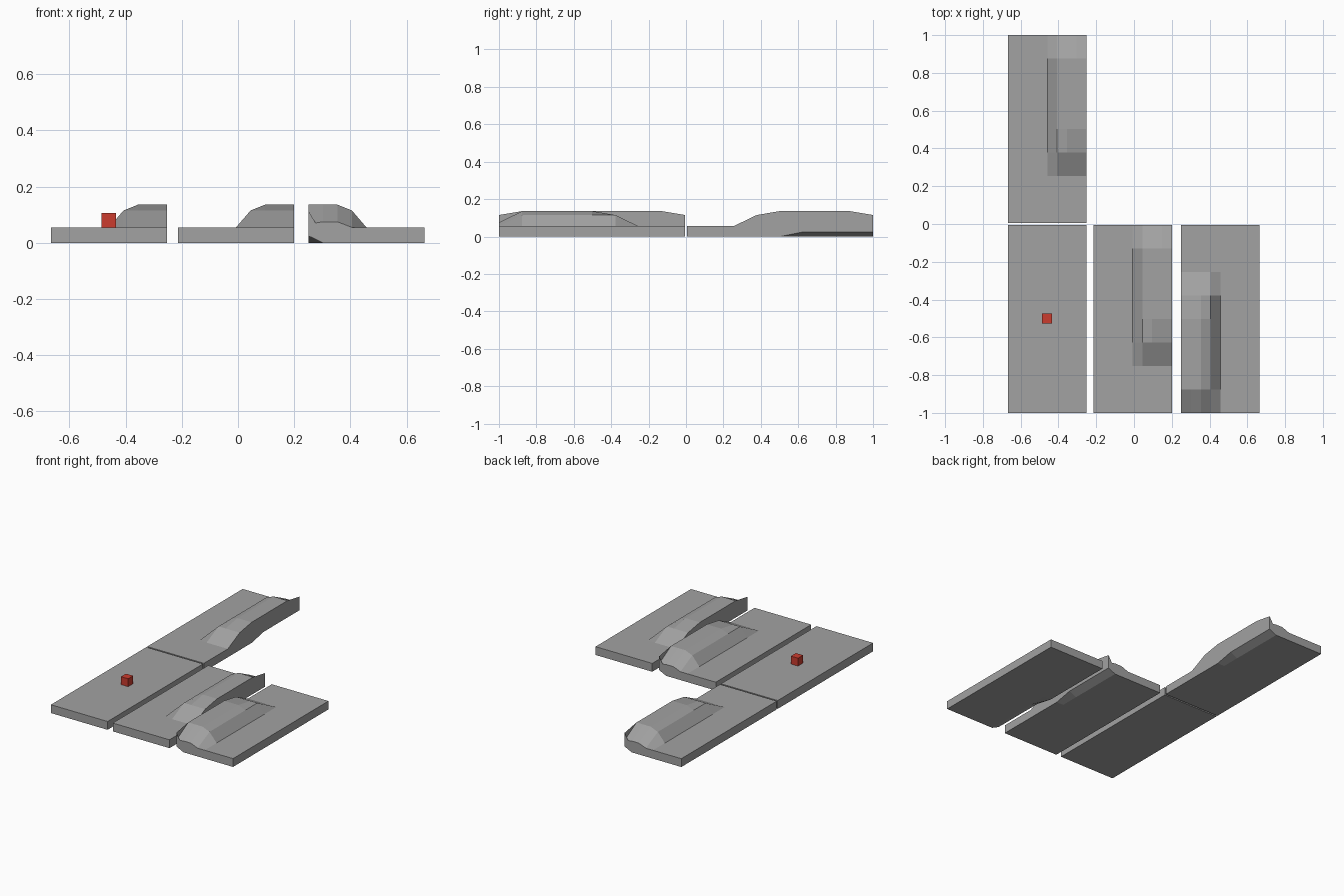
import bpy, bmesh, math
from mathutils import Matrix

if "Cube" in bpy.data.objects:
    bpy.data.objects.remove(bpy.data.objects["Cube"])

W, L, H, N = 0.414, 0.995, 0.055, 8      # tile width, length, thickness, cells per side


def material(name, rgb):
    m = bpy.data.materials.new(name)
    m.diffuse_color = (*rgb, 1)
    m.use_nodes = True
    m.node_tree.nodes["Principled BSDF"].inputs["Base Color"].default_value = m.diffuse_color
    return m


GREY = material("stone grey", (0.36, 0.36, 0.36))
RED = material("marker red", (0.60, 0.045, 0.028))


def top_height(c, r):
    """Raised ridge in the right half of a tile, running off its back end."""
    if c < 5 or r < 3:
        return H
    if r == 8:
        return {5: H, 6: 0.075, 7: 0.075, 8: 0.066}[c]
    return 0.115 if c == 5 or r == 3 else 0.136


def height(c, r, level, ridge):
    """Height of a grid point on the bottom (0), middle (1) or top (2) layer."""
    if not ridge:
        return level * H / 2
    if level == 2:
        return top_height(c, r)
    if level == 0:
        return 0.025 if c == 8 and r >= 5 else 0.0
    if c == 8 and r == 8:
        return 0.115                     # sharp spike at the corner
    if c == 8 and r >= 3:
        return 0.06 if r > 3 else 0.045
    return H / 2


def tile(name, x, y, ridge=True, turn=0):
    bm = bmesh.new()
    cache = {}

    def v(c, r, k):
        if (c, r, k) not in cache:
            cache[c, r, k] = bm.verts.new(((c / N - 0.5) * W, (r / N - 0.5) * L,
                                           height(c, r, k, ridge)))
        return cache[c, r, k]

    for i in range(N):
        # top and bottom sheets
        for j in range(N):
            q = [(i, j), (i + 1, j), (i + 1, j + 1), (i, j + 1)]
            bm.faces.new([v(*p, 2) for p in q])
            bm.faces.new([v(*p, 0) for p in reversed(q)])
        # side walls in two bands
        for k in range(2):
            for a, b in (((i, 0), (i + 1, 0)), ((N, i), (N, i + 1)),
                         ((i + 1, N), (i, N)), ((0, i + 1), (0, i))):
                bm.faces.new([v(*a, k), v(*b, k), v(*b, k + 1), v(*a, k + 1)])
    bm.transform(Matrix.Translation((x, y, 0)) @ Matrix.Rotation(turn, 4, 'Z'))
    me = bpy.data.meshes.new(name)
    bm.to_mesh(me)
    bm.free()
    me.materials.append(GREY)
    ob = bpy.data.objects.new(name, me)
    bpy.context.collection.objects.link(ob)


# Four ground tiles
tile("flat_tile", -0.459, -0.5025, ridge=False)
tile("ridge_tile_middle", -0.007, -0.5025)
tile("ridge_tile_right", 0.457, -0.5025, turn=math.pi)
tile("ridge_tile_back", -0.459, 0.5025)

# Small cube standing on the flat tile
bpy.ops.mesh.primitive_cube_add(size=0.052, location=(-0.46, -0.5, H + 0.026))
cube = bpy.context.object
cube.name = "marker_cube"
cube.data.materials.append(RED)
